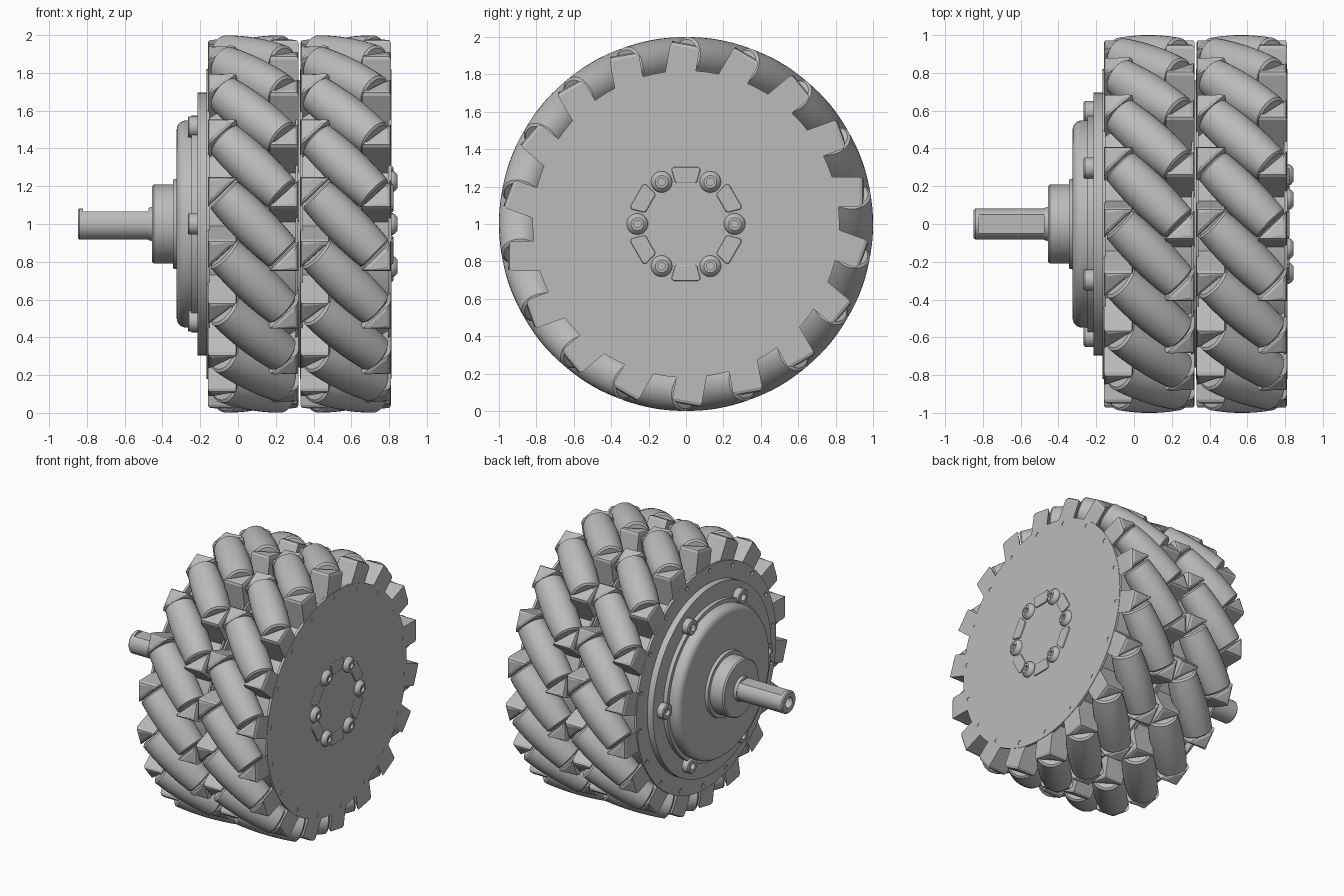
import bpy, bmesh
from math import cos, sin, radians, sqrt, pi
from mathutils import Matrix, Vector

cube = bpy.data.objects.get("Cube")
if cube:
    bpy.data.objects.remove(cube, do_unlink=True)

GREY = (0.5, 0.5, 0.5, 1)
metal = bpy.data.materials.new("plain grey")
metal.use_nodes = True
metal.diffuse_color = GREY
metal.node_tree.nodes["Principled BSDF"].inputs["Base Color"].default_value = GREY

AXLE = Matrix.Translation((0, 0, 1))      # wheel centre, axle along x


def turn(deg):
    return Matrix.Rotation(radians(deg), 4, 'X')


def place(name, mesh, matrix=AXLE):
    ob = bpy.data.objects.new(name, mesh)
    bpy.context.collection.objects.link(ob)
    ob.matrix_world = matrix
    return ob


def finish(bm, name):
    bmesh.ops.recalc_face_normals(bm, faces=bm.faces)
    mesh = bpy.data.meshes.new(name)
    bm.to_mesh(mesh)
    bm.free()
    mesh.materials.append(metal)
    return mesh


def lathe(name, profile, steps=48):
    """Revolve (x, radius) points around the x axis."""
    bm = bmesh.new()
    verts = [bm.verts.new((x, r, 0)) for x, r in profile]
    edges = [bm.edges.new(pair) for pair in zip(verts, verts[1:])]
    bmesh.ops.spin(bm, geom=verts + edges, cent=(0, 0, 0), axis=(1, 0, 0),
                   angle=2 * pi, steps=steps)
    bmesh.ops.remove_doubles(bm, verts=bm.verts, dist=0.0001)
    return finish(bm, name)


def prism(name, points, depth, bevel):
    """Extrude a polygon along depth and round the far rim."""
    bm = bmesh.new()
    base = bm.faces.new([bm.verts.new(p) for p in points])
    out = bmesh.ops.extrude_face_region(bm, geom=[base], use_keep_orig=True)
    top = [v for v in out["geom"] if isinstance(v, bmesh.types.BMVert)]
    bmesh.ops.translate(bm, verts=top, vec=depth)
    rim = [e for e in bm.edges if all(v in top for v in e.verts)]
    bmesh.ops.bevel(bm, geom=rim, offset=bevel, segments=2, profile=0.5,
                    affect='EDGES')
    return finish(bm, name)


def smooth(ob):
    bpy.ops.object.select_all(action='DESELECT')
    ob.select_set(True)
    bpy.context.view_layer.objects.active = ob
    bpy.ops.object.shade_smooth_by_angle(angle=radians(32))


def cut(ob, cutter):
    mod = ob.modifiers.new("cut", 'BOOLEAN')
    mod.object = cutter
    mod.solver = 'EXACT'
    bpy.context.view_layer.objects.active = ob
    bpy.context.view_layer.update()
    bpy.ops.object.modifier_apply(modifier=mod.name)
    bpy.data.objects.remove(cutter, do_unlink=True)


def disc(name, x0, x1, radius):
    return lathe(name, [(x0, 0), (x0, radius), (x1, radius), (x1, 0)], 96)


# Barrel roller whose outside follows the wheel's rolling circle
ROLL_R, HALF = 0.885, 0.225
barrel = [(-HALF, 0), (-HALF, 0.088)]
for i in range(9):
    t = (HALF - 0.01) * (i / 4 - 1)
    barrel.append((t, 1 - sqrt(ROLL_R ** 2 + t * t / 2)))
barrel += [(HALF, 0.088), (HALF, 0)]
roller_mesh = lathe("roller", barrel, 32)

# Wedge bracket that carries one end of a roller
bracket_mesh = prism("bracket", [(0.24, 0.72, 0.09), (0.24, 0.72, 0.25),
                                 (0.09, 0.72, 0.25), (0.085, 0.72, 0.24)],
                     Vector((0, 0.23, 0)), 0.022)

COUNT = 18
for row, centre in (("inner", 0.08), ("outer", 0.57)):
    for k in range(COUNT):
        spot = Matrix.Translation((centre, 0, 1)) @ turn(k * 360 / COUNT)
        tilt = Matrix.Translation((0, ROLL_R, 0)) @ Matrix.Rotation(-pi / 4, 4, 'Y')
        roller = place(f"{row}_roller_{k}", roller_mesh, spot @ tilt)
        if k == 0:
            smooth(roller)
        for side, spin in (("left", 0), ("right", pi)):
            place(f"{row}_{side}_bracket_{k}", bracket_mesh,
                  spot @ Matrix.Rotation(spin, 4, 'Y'))

# Drum and the two middle side plates
smooth(place("drum", disc("drum", -0.15, 0.795, 0.76)))
smooth(place("inner_row_plate", disc("plate", 0.305, 0.318, 0.82)))
smooth(place("outer_row_plate", disc("plate", 0.328, 0.341, 0.82)))

# End plates with a ring of small holes
for name, x0, x1 in (("outer_end_plate", 0.795, 0.813),
                     ("motor_end_plate", -0.168, -0.15)):
    plate = place(name, disc(name, x0, x1, 0.82))
    bm = bmesh.new()
    for k in range(COUNT):
        m = (turn(13 + k * 360 / COUNT) @ Matrix.Translation(((x0 + x1) / 2, 0.785, 0))
             @ Matrix.Rotation(pi / 2, 4, 'Y'))
        bmesh.ops.create_cone(bm, cap_ends=True, segments=12, radius1=0.016,
                              radius2=0.016, depth=0.1, matrix=m)
    cut(plate, place("hole_cutter", finish(bm, "hole_cutter")))
    smooth(plate)

# Bolts and raised pads around the outer hub
bolt_mesh = lathe("bolt", [(0.805, 0), (0.805, 0.057), (0.82, 0.057), (0.832, 0.05),
                           (0.845, 0.034), (0.845, 0.02), (0.826, 0.02), (0.826, 0)], 24)
pad_mesh = prism("pad", [(0.805, 0.218, -0.05), (0.805, 0.218, 0.05),
                         (0.805, 0.228, 0.06), (0.805, 0.292, 0.078),
                         (0.805, 0.305, 0.066), (0.805, 0.305, -0.066),
                         (0.805, 0.292, -0.078), (0.805, 0.228, -0.06)],
                 Vector((0.017, 0, 0)), 0.007)
for k in range(6):
    bolt = place(f"hub_bolt_{k}", bolt_mesh,
                 AXLE @ turn(60 * k) @ Matrix.Translation((0, 0.26, 0)))
    if k == 0:
        smooth(bolt)
    place(f"hub_pad_{k}", pad_mesh, AXLE @ turn(60 * k + 30))

# Motor housing: flange, ring, rounded cover and boss
cover = [(-0.15, 0), (-0.15, 0.695), (-0.215, 0.695), (-0.215, 0.575), (-0.245, 0.575),
         (-0.245, 0.548), (-0.275, 0.548)]
for i in range(1, 7):
    a = i * pi / 12
    cover.append((-0.275 - 0.05 * sin(a), 0.498 + 0.05 * cos(a)))
cover += [(-0.325, 0.24), (-0.345, 0.235), (-0.345, 0.21), (-0.445, 0.21), (-0.455, 0.2),
          (-0.455, 0.09), (-0.475, 0.085), (-0.475, 0)]
smooth(place("motor_housing", lathe("motor_housing", cover, 96)))

# Screw lugs around the cover
lug_mesh = lathe("lug", [(-0.2, 0), (-0.2, 0.056), (-0.26, 0.056), (-0.266, 0.05),
                         (-0.266, 0.026), (-0.235, 0.026), (-0.235, 0)], 24)
for k in range(6):
    lug = place(f"cover_lug_{k}", lug_mesh,
                AXLE @ turn(60 * k) @ Matrix.Translation((0, 0.594, 0)))
    if k == 0:
        smooth(lug)

# Hollow-ended shaft with a flat on top
shaft = place("shaft", lathe("shaft", [(-0.46, 0), (-0.46, 0.082), (-0.84, 0.082),
                                       (-0.848, 0.074), (-0.848, 0.04), (-0.76, 0.04),
                                       (-0.76, 0)]))
bm = bmesh.new()
bmesh.ops.create_cube(bm, size=1, matrix=Matrix.Translation((-0.645, 0, 0.115))
                      @ Matrix.Diagonal((0.35, 0.3, 0.1, 1)))
cut(shaft, place("flat_cutter", finish(bm, "flat_cutter")))
smooth(shaft)
